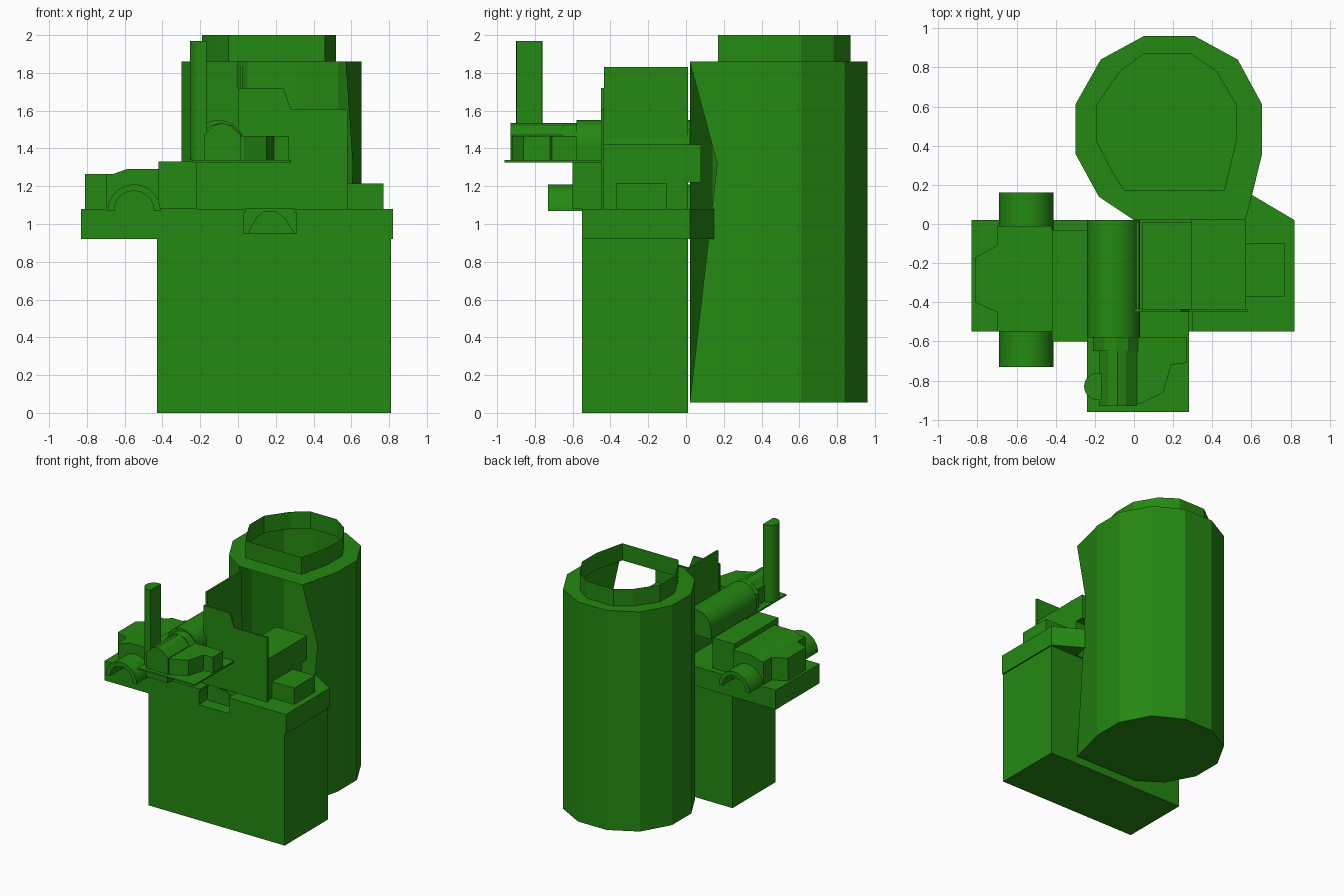
import bpy, bmesh, math

if "Cube" in bpy.data.objects:
    bpy.data.objects.remove(bpy.data.objects["Cube"])

GREEN = (0.018, 0.25, 0.006, 1)
green = bpy.data.materials.new("machine_green")
green.use_nodes = True
green.diffuse_color = GREEN
green.node_tree.nodes["Principled BSDF"].inputs["Base Color"].default_value = GREEN


def finish(name, bm, smooth=False):
    bmesh.ops.recalc_face_normals(bm, faces=bm.faces[:])
    mesh = bpy.data.meshes.new(name)
    bm.to_mesh(mesh)
    bm.free()
    mesh.materials.append(green)
    obj = bpy.data.objects.new(name, mesh)
    bpy.context.collection.objects.link(obj)
    if smooth:
        bpy.ops.object.select_all(action='DESELECT')
        obj.select_set(True)
        bpy.context.view_layer.objects.active = obj
        bpy.ops.object.shade_smooth_by_angle(angle=math.radians(35))
    return obj


def prism(name, outline, axis, low, high, smooth=False):
    """Extrude a flat outline along y (outline is x, z) or z (outline is x, y)."""
    bm = bmesh.new()

    def ring(d):
        return [bm.verts.new((a, d, b) if axis == 'y' else (a, b, d)) for a, b in outline]
    lo, hi = ring(low), ring(high)
    bm.faces.new(lo)
    bm.faces.new(hi)
    for i in range(len(lo)):
        j = (i + 1) % len(lo)
        bm.faces.new((lo[i], lo[j], hi[j], hi[i]))
    return finish(name, bm, smooth)


def box(name, x0, x1, y0, y1, z0, z1):
    return prism(name, [(x0, y0), (x1, y0), (x1, y1), (x0, y1)], 'z', z0, z1)


def arc(cx, cy, r, start, end, n):
    angles = [math.radians(start + (end - start) * i / n) for i in range(n + 1)]
    return [(cx + r * math.cos(a), cy + r * math.sin(a)) for a in angles]


# Base block and the bed above it, with a notch in the front edge
box("base_block", -0.43, 0.81, -0.55, 0.01, 0, 0.92)
prism("bed_rear", [(-0.83, -0.44), (0.82, -0.44), (0.82, 0.02), (0.6, 0.15),
                   (0.57, 0.02), (-0.83, 0.02)], 'z', 0.92, 1.08)
prism("bed_front", [(-0.83, 0.92), (0.82, 0.92), (0.82, 1.08), (0.3, 1.08), (0.3, 1.06),
                    (0.31, 1.06), (0.31, 0.95), (0.03, 0.95), (0.03, 1.06), (0.04, 1.06),
                    (0.04, 1.08), (-0.83, 1.08)], 'y', -0.55, -0.44)
prism("notch_plate", [(0.05, 0.95), (0.3, 0.95), (0.25, 1.03), (0.2, 1.07),
                      (0.14, 1.07), (0.1, 1.04)], 'y', -0.448, -0.44)

# Large open-fronted tank with a neck on its lid
outer = [(0.57, 0.02), (0.655, 0.36), (0.655, 0.61), (0.53, 0.84), (0.31, 0.96), (0.05, 0.96),
         (-0.17, 0.84), (-0.3, 0.61), (-0.3, 0.36), (-0.18, 0.14), (0, 0.02)]
inner = [(0.46, 0.17), (0.52, 0.42), (0.52, 0.61), (0.42, 0.78), (0.29, 0.87), (0.05, 0.87),
         (-0.07, 0.78), (-0.19, 0.61), (-0.19, 0.42), (-0.1, 0.25), (-0.05, 0.17)]
bm = bmesh.new()
floor, shoulder, neck, rim = [[bm.verts.new((x, y, z)) for x, y in pts] for pts, z in
                              ((outer, 0.055), (outer, 1.86), (inner, 1.86), (inner, 2.0))]
bm.faces.new(floor)
# The first wall panel has a pushed-in free edge
nick = bm.verts.new((0.607, 0.165, 1.32))
bm.faces.new((floor[0], floor[1], shoulder[1], nick))
bm.faces.new((nick, shoulder[1], shoulder[0]))
for lower, upper, first, last in ((floor, shoulder, 1, 10), (shoulder, neck, 0, 11),
                                  (neck, rim, 0, 11)):
    for i in range(first, last):
        j = (i + 1) % 11
        bm.faces.new((lower[i], lower[j], upper[j], upper[i]))
finish("tank", bm)

# Left housing with a half pipe running through it
prism("left_housing", [(-0.81, -0.4), (-0.7, -0.45), (-0.7, -0.55), (-0.42, -0.55),
                       (-0.42, -0.01), (-0.7, -0.01), (-0.7, -0.11), (-0.81, -0.17)],
      'z', 1.08, 1.265)
prism("left_housing_cap", [(-0.66, 1.265), (-0.42, 1.265), (-0.42, 1.29), (-0.59, 1.29)],
      'y', -0.55, -0.01)
prism("half_pipe", arc(-0.55, 1.07, 0.14, 0, 180, 16) + arc(-0.55, 1.07, 0.105, 180, 0, 16),
      'y', -0.73, 0.16, True)
box("middle_housing", -0.42, -0.22, -0.6, -0.03, 1.08, 1.33)

# Right housings
box("body_low", 0.04, 0.29, -0.44, 0.01, 1.08, 1.33)
box("body_foot", 0.29, 0.57, -0.44, 0.01, 1.08, 1.22)
box("body_top", 0.29, 0.57, -0.44, 0.08, 1.22, 1.42)
box("side_box", 0.57, 0.77, -0.37, -0.1, 1.08, 1.215)

# Upright sheets
prism("front_sheet", [(-0.22, 1.08), (0.58, 1.08), (0.58, 1.61), (0.28, 1.61), (0.24, 1.72),
                      (0, 1.72), (0, 1.5), (0.03, 1.46), (0.03, 1.33), (-0.22, 1.33)],
      'y', -0.45, -0.435)
box("side_sheet", 0.01, 0.025, -0.435, 0.01, 1.42, 1.83)

# Shelf, horizontal barrel and its nose
box("shelf", -0.24, 0.28, -0.96, -0.44, 1.325, 1.338)
prism("barrel", [(-0.24, 1.34), (0.03, 1.34)] + arc(-0.105, 1.415, 0.135, 0, 180, 20),
      'y', -0.58, 0.02, True)
prism("barrel_nose", [(-0.18, 1.338), (0.015, 1.338), (0.015, 1.47), (-0.04, 1.52),
                      (-0.085, 1.535), (-0.13, 1.52), (-0.18, 1.47)], 'y', -0.93, -0.65)
prism("barrel_collar", [(-0.21, 1.338), (0.025, 1.338), (0.025, 1.46), (-0.03, 1.52),
                        (-0.09, 1.535), (-0.15, 1.52), (-0.21, 1.46)], 'y', -0.65, -0.58)
prism("shelf_box", [(0, -0.92), (0.03, -0.92), (0.15, -0.86), (0.19, -0.72), (0.27, -0.71),
                    (0.27, -0.58), (0, -0.58)], 'z', 1.338, 1.465)

# Upright half-round stack
prism("stack", arc(-0.185, -0.83, 0.07, 75, 285, 14), 'z', 1.338, 1.97, True)
